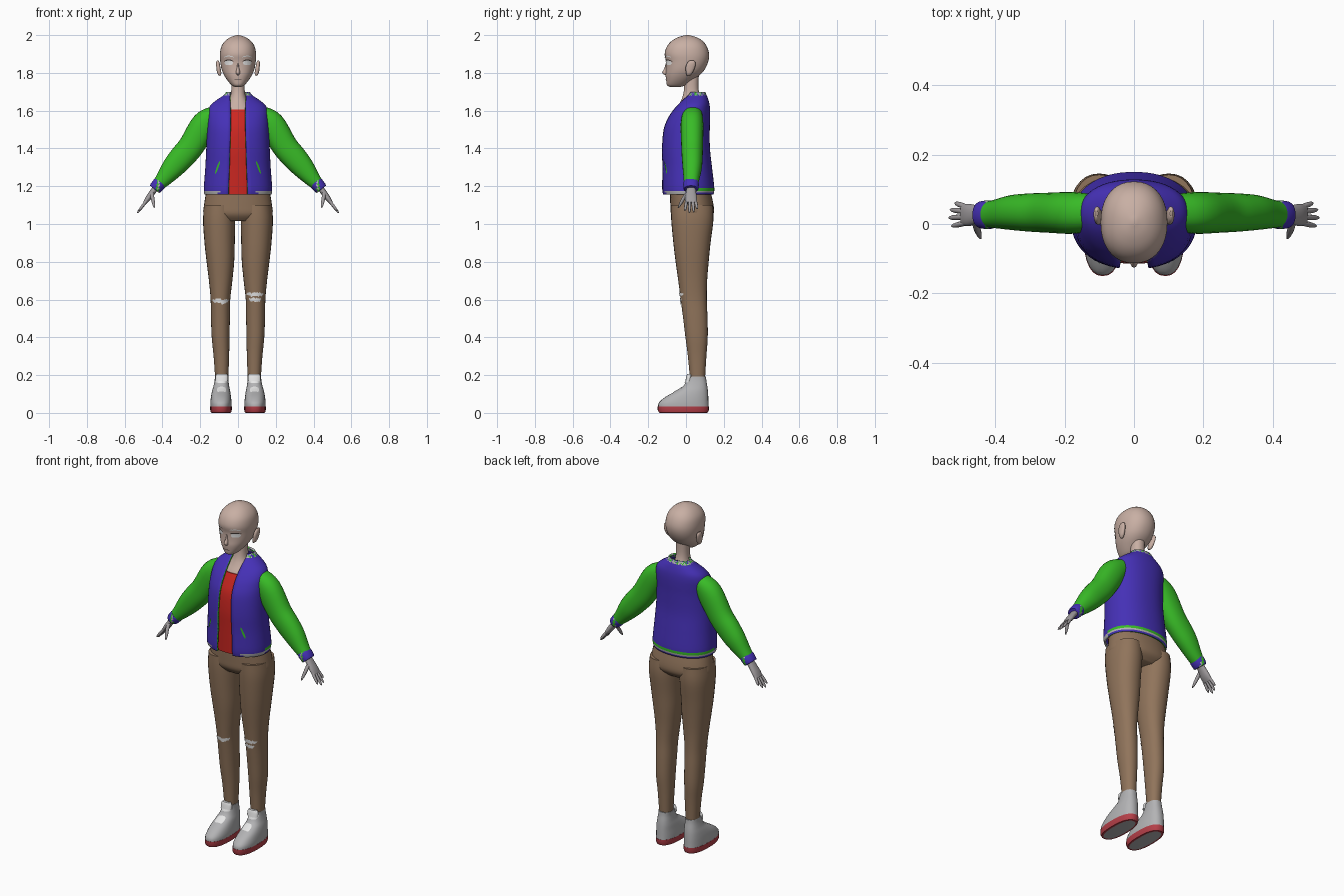
import bpy, math, random
from mathutils import Vector
from mathutils.bvhtree import BVHTree

random.seed(4)
cube = bpy.data.objects.get("Cube")
if cube:
    bpy.data.objects.remove(cube, do_unlink=True)


def material(name, r, g, b):
    m = bpy.data.materials.new(name)
    m.use_nodes = True
    m.diffuse_color = (r, g, b, 1)
    m.node_tree.nodes["Principled BSDF"].inputs["Base Color"].default_value = (r, g, b, 1)
    return m


SKIN = material("skin", .58, .43, .37)
HAND = material("hand grey", .35, .33, .34)
SHOE = material("shoe grey", .45, .45, .46)
WHITE = material("white", .85, .85, .85)
BLUE = material("jacket blue", .06, .03, .47)
GREEN = material("sleeve green", .04, .5, .02)
RED = material("shirt red", .6, .02, .015)
BROWN = material("trouser brown", .28, .175, .105)
SOLE = material("sole red", .46, .05, .065)
DARK = material("dark line", .06, .045, .04)


def make_object(name, verts, faces, mats, rule=None, mirror=False):
    me = bpy.data.meshes.new(name)
    me.from_pydata(verts, [], faces)
    for m in mats:
        me.materials.append(m)
    for f in me.polygons:
        f.use_smooth = True
        if rule:
            f.material_index = rule(f)
    me.set_sharp_from_angle(angle=math.radians(50))
    ob = bpy.data.objects.new(name, me)
    bpy.context.scene.collection.objects.link(ob)
    if mirror:
        ob.modifiers.new("Mirror", 'MIRROR').use_mirror_merge = False
    return ob


def smooth_rings(rings, sub):
    """Catmull-Rom interpolation between the given rings."""
    out = []
    for i in range(len(rings) - 1):
        a, b, c, d = (rings[max(0, min(len(rings) - 1, i + k))] for k in (-1, 0, 1, 2))
        for s in range(sub):
            t = s / sub
            out.append([q + .5 * t * (r - p + t * (2*p - 5*q + 4*r - w + t * (3*(q - r) + w - p)))
                        for p, q, r, w in zip(a, b, c, d)])
    return out + [list(rings[-1])]


def power(v, e):
    return math.copysign(abs(v) ** e, v)


def loft(name, rings, mats, n=28, sub=4, p=2.2, rule=None, mirror=False, split=False):
    """Rings are (x, z, half width, front y, back y[, half gap at the front])."""
    rings = smooth_rings(rings, sub)
    verts, faces = [], []
    for i, r in enumerate(rings):
        a, b = rings[max(i - 1, 0)], rings[min(i + 1, len(rings) - 1)]
        t = Vector((b[0] - a[0], 0, b[1] - a[1])).normalized()
        u = Vector((0, 1, 0)).cross(t)
        mid, ry = Vector((r[0], (r[3] + r[4]) / 2, r[1])), (r[4] - r[3]) / 2
        start = math.asin(min(1, r[5] / r[2]) ** (p / 2)) if split else 0
        for k in range(n):
            ang = start + (2 * math.pi - 2 * start) * k / (n - 1 if split else n)
            verts.append(mid + u * r[2] * power(math.sin(ang), 2 / p)
                         - Vector((0, ry * power(math.cos(ang), 2 / p), 0)))
    for i in range(len(rings) - 1):
        for k in range(n - 1 if split else n):
            j = (k + 1) % n
            faces.append((i*n + k, i*n + j, i*n + n + j, i*n + n + k))
    if not split:
        faces.append(tuple(reversed(range(n))))
        faces.append(tuple(range(len(verts) - n, len(verts))))
    return make_object(name, verts, faces, mats, rule, mirror)


def plate(name, target, x, z, w, h, mat, mirror=False, side=1, lean=0, curve=0, jag=0, p=2.5):
    """Thin sheet projected from the front onto the target part."""
    me = target.data
    tree = BVHTree.FromPolygons([v.co for v in me.vertices], [f.vertices[:] for f in me.polygons])
    cols, rows, verts, faces = 14, 5, [], []
    for i in range(cols + 1):
        s = 2 * i / cols - 1
        half = h * max(.02, 1 - abs(s) ** p) ** (1 / p)
        wobble = random.uniform(-jag, jag)
        for j in range(rows + 1):
            dz = half * (2 * j / rows - 1) + wobble + curve * s * s
            px = x + s * w + lean * dz
            hit = tree.ray_cast(Vector((px, -1, z + dz)), Vector((0, 1, 0)))[0]
            y = hit.y if hit else verts[-1][1] if verts else 0
            verts.append((side * px, y - .004, z + dz))
    for i in range(cols):
        for j in range(rows):
            a = i * (rows + 1) + j
            f = (a, a + rows + 1, a + rows + 2, a + 1)
            faces.append(f if side > 0 else f[::-1])
    return make_object(name, verts, faces, [mat], mirror=mirror)


# Head, nose and ears
head = loft("head", [
    (0, 1.726, .018, -.085, -.03), (0, 1.735, .034, -.1, 0), (0, 1.76, .056, -.105, .035),
    (0, 1.79, .075, -.108, .075), (0, 1.82, .087, -.106, .1), (0, 1.86, .094, -.106, .118),
    (0, 1.9, .096, -.113, .122), (0, 1.94, .088, -.101, .11), (0, 1.97, .067, -.075, .087),
    (0, 1.99, .038, -.038, .052), (0, 2, .006, 0, .014)], [SKIN], n=36)
loft("nose", [(0, 1.787, .005, -.108, -.09), (0, 1.8, .011, -.126, -.09),
              (0, 1.825, .007, -.114, -.09), (0, 1.85, .004, -.108, -.09)], [SKIN], n=12, p=2)
loft("ears", [(.094, 1.785, .004, .005, .02), (.099, 1.8, .011, 0, .034),
              (.104, 1.83, .011, -.002, .048), (.107, 1.855, .009, .008, .05),
              (.107, 1.866, .003, .02, .04)], [SKIN], n=14, mirror=True)

# Painted face
plate("eyes", head, .049, 1.853, .022, .012, WHITE, mirror=True)
plate("eyelids", head, .049, 1.868, .026, .003, DARK, mirror=True, curve=-.007)
plate("eyebrows", head, .048, 1.888, .026, .003, WHITE, mirror=True, curve=-.005, jag=.002)
plate("mouth", head, 0, 1.763, .021, .0018, DARK)

# Neck and shirt
loft("neck", [
    (0, 1.54, .09, -.075, .1), (0, 1.6, .085, -.058, .1), (0, 1.64, .06, -.034, .09),
    (0, 1.675, .041, -.018, .075), (0, 1.72, .035, -.01, .066), (0, 1.79, .036, -.01, .068)], [SKIN])
loft("shirt", [
    (0, 1.155, .155, -.108, .12), (0, 1.3, .15, -.112, .115), (0, 1.4, .148, -.115, .105),
    (0, 1.5, .14, -.106, .105), (0, 1.56, .125, -.083, .105), (0, 1.605, .1, -.06, .1)],
    [RED, BLUE], rule=lambda f: int(f.normal.z < -.8))


# Open jacket with banded hem and collar
def trim(f):
    c = f.center
    if c.z > 1.682:
        return random.choice((0, 1, 2, 2))
    if c.y < 0:
        return 2 if c.z < 1.178 and abs(c.x) > .1 else 0
    return 0 if c.z < 1.163 else 2 if c.z < 1.176 else 1 if c.z < 1.187 else 0


jacket = loft("jacket", [
    (0, 1.155, .177, -.125, .145, .05), (0, 1.19, .181, -.13, .15, .05),
    (0, 1.3, .173, -.128, .138, .046), (0, 1.4, .168, -.13, .127, .043),
    (0, 1.5, .164, -.121, .126, .04), (0, 1.56, .162, -.098, .128, .039),
    (0, 1.6, .158, -.072, .128, .039), (0, 1.632, .143, -.045, .125, .04),
    (0, 1.66, .108, -.018, .118, .042), (0, 1.68, .078, .003, .11, .043),
    (0, 1.7, .062, .015, .102, .043)], [BLUE, GREEN, SHOE], n=48, rule=trim, split=True)
plate("pockets", jacket, .108, 1.3, .005, .032, GREEN, mirror=True, lean=-.35)
thick = jacket.modifiers.new("Thickness", 'SOLIDIFY')
thick.thickness, thick.offset, thick.material_offset_rim = .01, -1, 1

# Sleeves and cuffs
loft("sleeves", [
    (.115, 1.585, .045, -.015, .085), (.175, 1.53, .07, -.028, .092), (.247, 1.413, .068, -.025, .09),
    (.3, 1.35, .066, -.022, .088), (.345, 1.298, .059, -.018, .084), (.39, 1.243, .044, -.013, .072),
    (.42, 1.21, .034, -.01, .064)], [GREEN], mirror=True)
loft("cuffs", [(.41, 1.222, .033, -.012, .065), (.418, 1.212, .036, -.015, .068),
               (.437, 1.19, .034, -.013, .066), (.442, 1.184, .03, -.01, .062)],
     [BLUE, GREEN, SHOE], mirror=True, sub=2,
     rule=lambda f: random.choice((1, 1, 2)) if .417 < f.center.x < .43 else 0)

# Hands
loft("palms", [(.43, 1.197, .017, .005, .05), (.45, 1.172, .016, 0, .053),
               (.475, 1.137, .015, -.006, .058), (.493, 1.112, .01, -.004, .057)],
     [HAND], n=18, mirror=True)
for name, y0, y1, x, z in (("index", .003, -.006, .525, 1.07), ("middle", .02, .018, .533, 1.058),
                           ("ring", .036, .041, .529, 1.063), ("little", .05, .06, .515, 1.08)):
    rings = []
    for t, r in ((0, .008), (.5, .008), (.85, .006), (1, .002)):
        y = y0 + (y1 - y0) * t
        rings.append((.485 + (x - .485) * t, 1.122 + (z - 1.122) * t, r, y - r, y + r))
    loft(name + "_fingers", rings, [HAND], n=10, sub=3, p=2, mirror=True)
loft("thumbs", [(.456, 1.165, .011, -.004, .02), (.452, 1.135, .01, -.024, -.002),
                (.446, 1.105, .008, -.038, -.021), (.442, 1.086, .003, -.044, -.037)],
     [HAND], n=10, p=2, mirror=True)

# Trousers
loft("trouser_seat", [(0, 1.19, .165, -.085, .125), (0, 1.1, .18, -.083, .146),
                      (0, 1.05, .18, -.078, .144), (0, 1.015, .13, -.05, .11)], [BROWN], n=36)
legs = loft("trouser_legs", [
    (.1, 1.1, .078, -.08, .142), (.1, 1.02, .085, -.078, .145), (.097, .9, .08, -.067, .13),
    (.093, .8, .073, -.055, .12), (.092, .7, .062, -.041, .112), (.093, .6, .052, -.028, .11),
    (.093, .5, .05, -.015, .114), (.092, .4, .047, -.003, .115), (.088, .3, .041, .01, .108),
    (.086, .17, .034, .022, .1)], [BROWN], mirror=True)

# Torn knees
plate("right_knee_tear", legs, .092, .59, .043, .011, WHITE, side=-1, jag=.005, curve=.006)
plate("left_knee_tear_upper", legs, .09, .626, .045, .01, WHITE, jag=.006)
plate("left_knee_tear_lower", legs, .09, .597, .032, .01, WHITE, jag=.005, curve=.008)

# Shoes
loft("soles", [(.09, 0, .043, -.132, .104), (.09, .001, .053, -.143, .115),
               (.09, .015, .057, -.15, .121), (.09, .035, .057, -.15, .121)],
     [SOLE, SHOE], sub=1, p=2.4, mirror=True,
     rule=lambda f: int(f.normal.z < -.9 and len(f.vertices) > 4))
shoes = loft("shoe_uppers", [
    (.09, .03, .056, -.148, .12), (.09, .055, .056, -.143, .119), (.09, .085, .053, -.108, .118),
    (.089, .115, .048, -.055, .116), (.088, .14, .042, -.016, .113), (.087, .17, .037, .002, .108),
    (.086, .192, .036, .008, .106)], [SHOE], p=2.4, mirror=True)
plate("shoe_tongues", shoes, .087, .175, .032, .016, WHITE, mirror=True, p=5)
plate("shoe_straps", shoes, .087, .126, .024, .013, WHITE, mirror=True, p=4, curve=-.005)
loft("tongue_tops", [(.086, .17, .034, -.003, .03), (.086, .195, .033, .002, .03),
                     (.086, .207, .026, .006, .028)], [WHITE], n=18, mirror=True)
